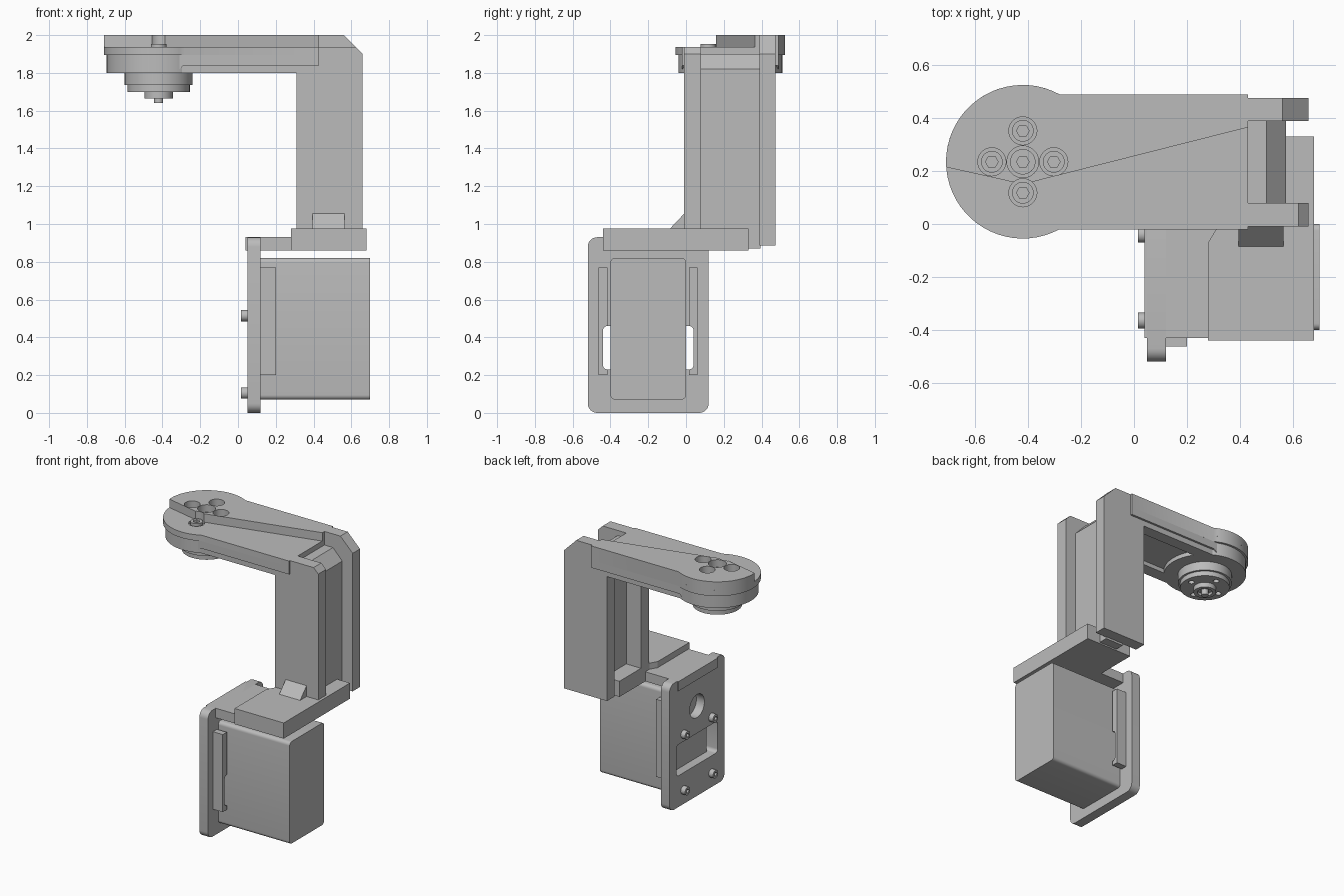
import bpy
import bmesh
from math import radians, cos, sin, pi

if "Cube" in bpy.data.objects:
    bpy.data.objects.remove(bpy.data.objects["Cube"], do_unlink=True)

grey = bpy.data.materials.new("plain grey")
grey.use_nodes = True
COLOUR = (0.5, 0.5, 0.5, 1)
grey.diffuse_color = COLOUR
grey.node_tree.nodes["Principled BSDF"].inputs["Base Color"].default_value = COLOUR
parts = []


def prism(name, points, axis, lo, hi):
    """Extrude a closed 2D outline along an axis (x: yz, y: xz, z: xy)."""
    place = {"x": lambda a, b: (lo, a, b),
             "y": lambda a, b: (a, lo, b),
             "z": lambda a, b: (a, b, lo)}[axis]
    bm = bmesh.new()
    face = bm.faces.new([bm.verts.new(place(a, b)) for a, b in points])
    top = bmesh.ops.extrude_face_region(bm, geom=[face])
    moved = [g for g in top["geom"] if isinstance(g, bmesh.types.BMVert)]
    step = [hi - lo if axis == k else 0 for k in "xyz"]
    bmesh.ops.translate(bm, verts=moved, vec=step)
    bmesh.ops.recalc_face_normals(bm, faces=bm.faces)
    mesh = bpy.data.meshes.new(name)
    bm.to_mesh(mesh)
    bm.free()
    mesh.materials.append(grey)
    obj = bpy.data.objects.new(name, mesh)
    bpy.context.collection.objects.link(obj)
    parts.append(obj)
    return obj


def arc(a, b, r, start, end, n=12):
    angles = [radians(start + (end - start) * i / n) for i in range(n + 1)]
    return [(a + r * cos(t), b + r * sin(t)) for t in angles]


def circle(a, b, r, n=40):
    return [(a + r * cos(2 * pi * i / n), b + r * sin(2 * pi * i / n)) for i in range(n)]


def rect(a0, a1, b0, b1, r=0):
    if not r:
        return [(a0, b0), (a1, b0), (a1, b1), (a0, b1)]
    return (arc(a1 - r, b1 - r, r, 0, 90, 6) + arc(a0 + r, b1 - r, r, 90, 180, 6)
            + arc(a0 + r, b0 + r, r, 180, 270, 6) + arc(a1 - r, b0 + r, r, 270, 360, 6))


def cut(targets, points, axis, lo, hi):
    """Cut a prism out of each target, then discard the cutter."""
    cutter = prism("cutter", points, axis, lo, hi)
    parts.remove(cutter)
    cutter.hide_render = True
    for obj in targets:
        mod = obj.modifiers.new("cut", "BOOLEAN")
        mod.operation = "DIFFERENCE"
        mod.solver = "EXACT"
        mod.object = cutter
        bpy.context.view_layer.update()
        graph = bpy.context.evaluated_depsgraph_get()
        mesh = bpy.data.meshes.new_from_object(obj.evaluated_get(graph))
        obj.modifiers.clear()
        obj.data = mesh
    bpy.data.objects.remove(cutter, do_unlink=True)


# Lower motor and its mounting plate
prism("motor_body", rect(-0.4, 0, 0.07, 0.82, 0.025), "x", 0.115, 0.7)
plate = prism("mount_plate", rect(-0.52, 0.12, 0, 0.93, 0.05), "x", 0.05, 0.12)
strips = [prism("mount_rib", rect(y, y + 0.047, 0.2, 0.77), "x", 0.12, 0.2)
          for y in (-0.463, 0.015)]
cut([plate] + strips, rect(-0.44, 0.04, 0.23, 0.46, 0.025), "x", 0, 0.3)
cut([plate], circle(-0.2, 0.66, 0.085), "x", 0, 0.3)

# Socket screws on the mounting plate
for y in (-0.365, -0.04):
    for z in (0.105, 0.515):
        screw = prism("mount_screw", circle(y, z, 0.03, 24), "x", 0.015, 0.06)
        cut([screw], circle(y, z, 0.016, 6), "x", 0, 0.035)

# Shelf that joins the lower motor to the upright
prism("shelf_thin", rect(0.04, 0.62, -0.43, 0.03), "z", 0.86, 0.93)
prism("shelf_thick", [(0.28, -0.44), (0.68, -0.44), (0.68, 0.33), (0.31, 0.33),
                      (0.31, -0.02), (0.28, -0.07)], "z", 0.86, 0.975)
prism("shelf_gusset", [(-0.09, 0.97), (0, 0.97), (0, 1.065)], "x", 0.395, 0.565)

# Upright: two bent side plates with a chamfered web between them
for name, y0, y1, base, top in (("front_side_plate", -0.01, 0.08, 0.97, 1.938),
                                ("back_side_plate", 0.39, 0.475, 0.885, 2)):
    prism(name, [(0.31, base), (0.66, base), (0.66, 1.9), (2.56 - top, top), (0.43, top),
                 (0.43, 1.9), (-0.4, 1.9), (-0.4, 1.8), (0.31, 1.8)], "y", y0, y1)
prism("upright_web", [(0.43, 0.87), (0.575, 0.87), (0.575, 1.82), (0.5, 1.9),
                      (-0.3, 1.9), (-0.3, 1.83), (0.43, 1.83)], "y", 0.075, 0.395)

# Arm covers: a full lower lid and a raised lid over the back part
CX, CY, R = -0.42, 0.235, 0.29
lid = prism("arm_lid", arc(CX, CY, R, 61.6, 298.4, 40) + [(0.43, -0.02), (0.43, 0.49)],
            "z", 1.895, 1.938)
raised = prism("arm_raised_lid", arc(CX, CY, R, 61.6, 184, 24)
               + [(CX, 0.15), (0.43, 0.365), (0.43, 0.49)], "z", 1.938, 2)
for y0, y1 in ((-0.02, 0), (0.465, 0.49)):
    prism("arm_lid_skirt", [(-0.31, 1.82), (-0.29, 1.84), (0.43, 1.84), (0.43, 1.9),
                            (-0.31, 1.9)], "y", y0, y1)
prism("arm_housing", circle(CX, CY, 0.275, 64), "z", 1.8, 1.9)

# Counterbored socket screws on top of the arm
D = 0.117
for dx, dy, r in ((0, 0, 0.06), (D, 0, 0.053), (-D, 0, 0.053), (0, D, 0.053), (0, -D, 0.053)):
    x, y = CX + dx, CY + dy
    cut([lid, raised], circle(x, y, r), "z", 1.92, 2.1)
    head = prism("arm_screw", circle(x, y, r - 0.012), "z", 1.9, 1.952)
    cut([head], circle(x, y, 0.024, 6), "z", 1.925, 2.1)

# Output horn under the arm
prism("horn_collar", circle(CX, CY, 0.18, 48), "z", 1.735, 1.81)
disc = prism("horn_disc", circle(CX, CY, 0.165, 48), "z", 1.7, 1.74)
for dx, dy in ((D, 0), (-D, 0), (0, D), (0, -D)):
    cut([disc], circle(CX + dx, CY + dy, 0.02, 16), "z", 1.6, 1.725)
hub = prism("horn_hub", circle(CX, CY, 0.075), "z", 1.665, 1.705)
cut([hub], circle(CX, CY, 0.05), "z", 1.6, 1.685)
prism("horn_pin", circle(CX, CY, 0.024, 24), "z", 1.64, 1.7)

# Smooth the round sides and keep the edges sharp
bpy.ops.object.select_all(action="DESELECT")
for obj in parts:
    obj.select_set(True)
bpy.context.view_layer.objects.active = parts[0]
bpy.ops.object.shade_smooth_by_angle(angle=radians(30))
